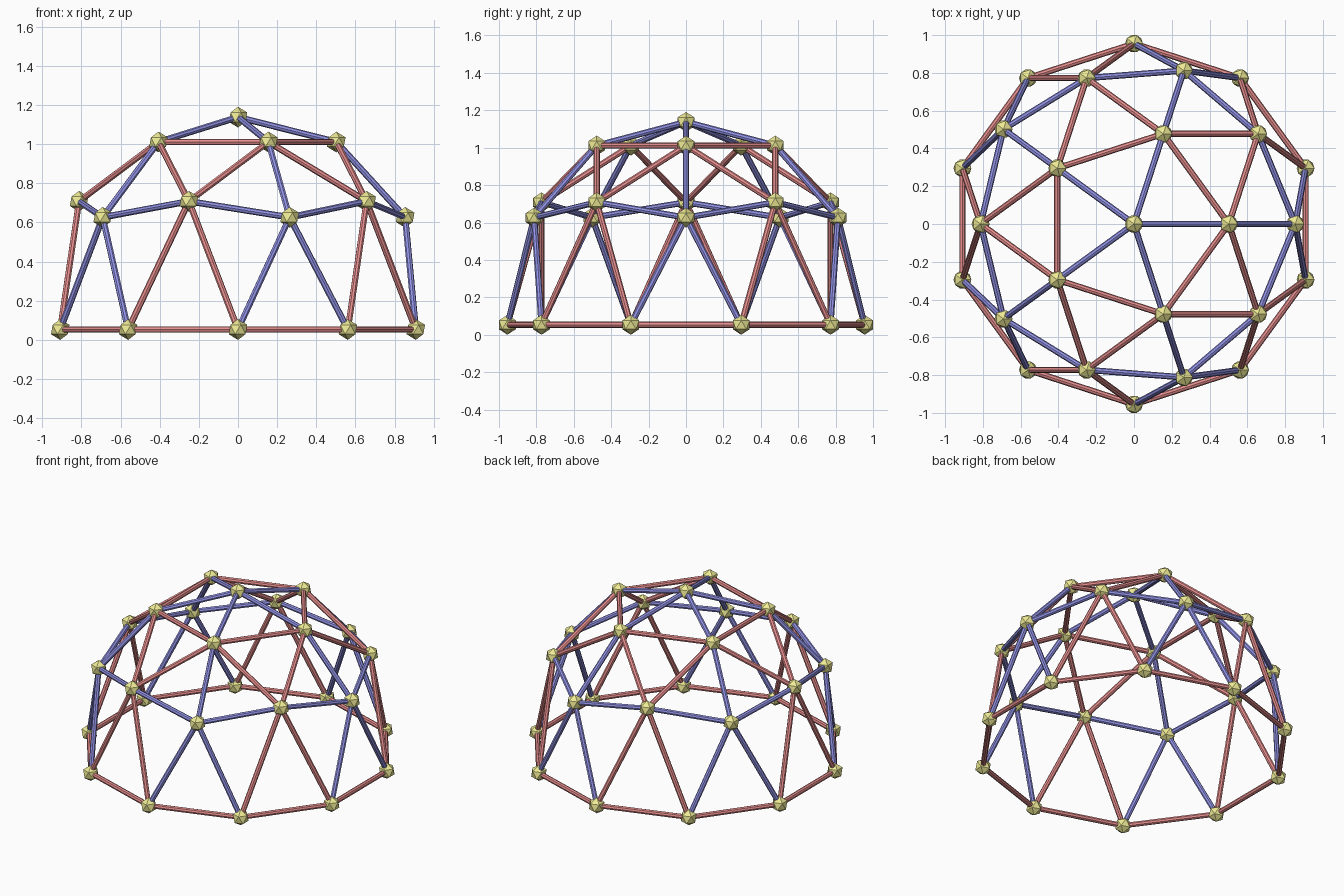
import bpy, bmesh
from math import cos, sin, radians
from mathutils import Vector, Matrix

if "Cube" in bpy.data.objects:
    bpy.data.objects.remove(bpy.data.objects["Cube"])

HUB_R, STRUT_R = 0.053, 0.0165


def ring(radius, z, count, start):
    step = 360 / count
    return [Vector((radius * cos(radians(start + i * step)),
                    radius * sin(radians(start + i * step)), z)) for i in range(count)]


def finish(bm, name, color):
    mesh = bpy.data.meshes.new(name)
    bm.to_mesh(mesh)
    bm.free()
    mat = bpy.data.materials.new(name + "_paint")
    mat.diffuse_color = (*color, 1)
    mat.use_nodes = True
    mat.node_tree.nodes["Principled BSDF"].inputs["Base Color"].default_value = mat.diffuse_color
    mesh.materials.append(mat)
    obj = bpy.data.objects.new(name, mesh)
    bpy.context.collection.objects.link(obj)


def struts(pairs, name, color):
    bm = bmesh.new()
    for a, b in pairs:
        d = b - a
        mat = Matrix.Translation((a + b) / 2) @ d.to_track_quat('Z', 'Y').to_matrix().to_4x4()
        bmesh.ops.create_cone(bm, cap_ends=True, segments=8, radius1=STRUT_R,
                              radius2=STRUT_R, depth=d.length, matrix=mat)
    finish(bm, name, color)


# Hub positions, from the top down
apex = Vector((0, 0, 1.138))
crown = ring(0.502, 1.011, 5, 0)
high = ring(0.812, 0.708, 5, 36)
low = ring(0.854, 0.626, 5, 0)
base = ring(0.955, HUB_R, 10, 18)

# Long (red) and short (blue) struts, five-fold symmetric
red, blue = [], []
for i in range(5):
    n = (i + 1) % 5
    blue += [(apex, crown[i]), (crown[i], low[i]),
             (low[i], high[i]), (high[i], low[n]),
             (low[i], base[2 * i]), (low[i], base[2 * i - 1])]
    red += [(crown[i], crown[n]), (crown[i], high[i]), (crown[n], high[i]),
            (high[i], base[2 * i]), (high[i], base[2 * i + 1]),
            (base[2 * i], base[2 * i + 1]), (base[2 * i], base[2 * i - 1])]
struts(red, "long_struts", (0.80, 0.27, 0.27))
struts(blue, "short_struts", (0.29, 0.29, 0.80))

# Faceted hubs
bm = bmesh.new()
for p in [apex] + crown + high + low + base:
    bmesh.ops.create_icosphere(bm, subdivisions=1, radius=HUB_R, matrix=Matrix.Translation(p))
finish(bm, "hubs", (0.85, 0.82, 0.30))
